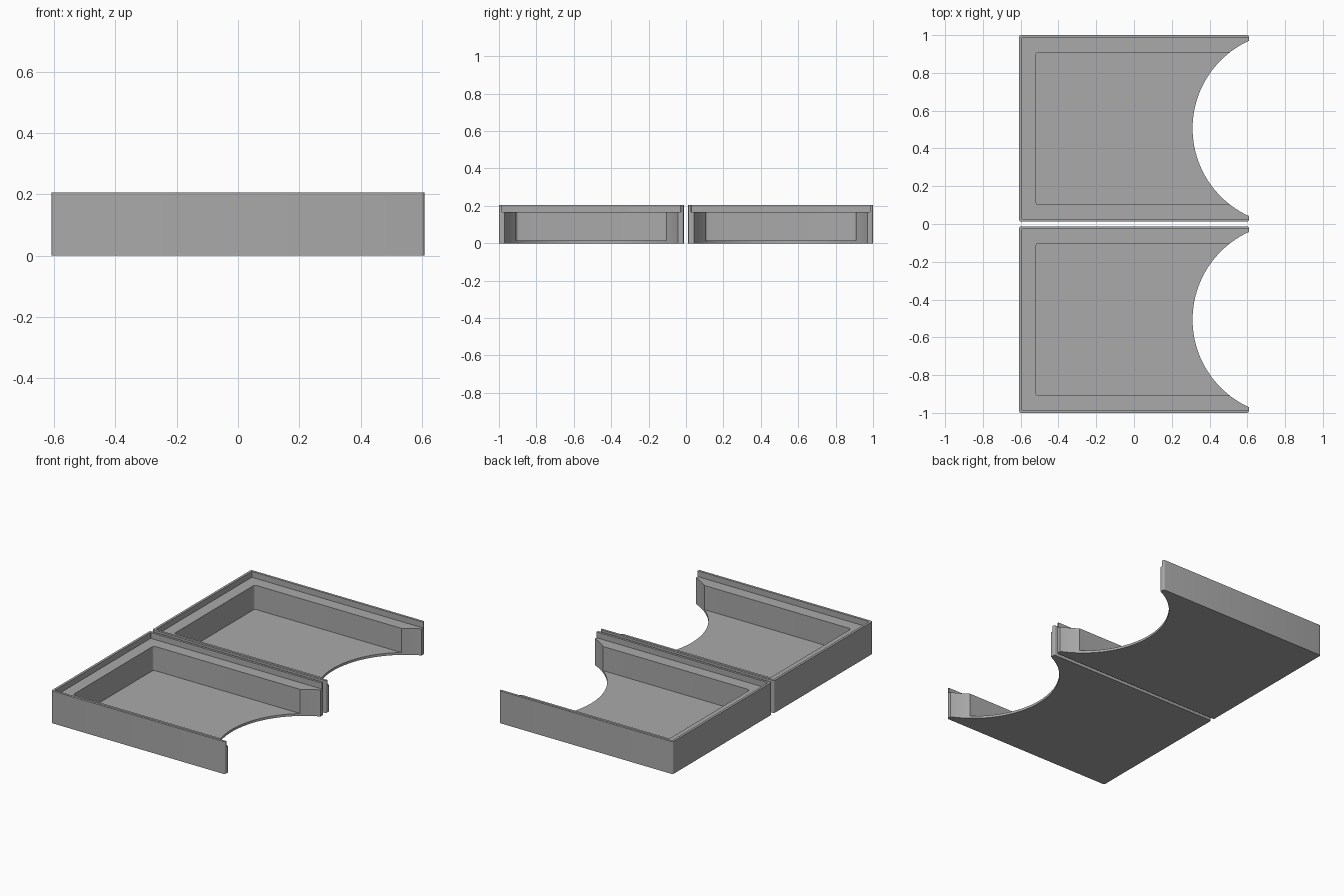
import bpy, bmesh, math

if "Cube" in bpy.data.objects:
    bpy.data.objects.remove(bpy.data.objects["Cube"])

grey = bpy.data.materials.new("plain grey")
grey.diffuse_color = (0.40, 0.40, 0.40, 1)
grey.use_nodes = True
grey.node_tree.nodes["Principled BSDF"].inputs["Base Color"].default_value = grey.diffuse_color

HEIGHT = 0.205
MID_Y = 0.506      # centre of each tray
HALF_Y = 0.494     # half width of each tray


def rounded_rect(x0, x1, y0, y1, r, seg=5):
    """Outline of a rectangle with rounded corners."""
    pts = []
    corners = ((x1 - r, y1 - r), (x0 + r, y1 - r), (x0 + r, y0 + r), (x1 - r, y0 + r))
    for i, (cx, cy) in enumerate(corners):
        for k in range(seg + 1):
            a = math.pi / 2 * (i + k / seg)
            pts.append((cx + r * math.cos(a), cy + r * math.sin(a)))
    return pts


def prism(name, pts, z0, z1):
    """Upright solid from a flat outline."""
    bm = bmesh.new()
    low = bm.faces.new([bm.verts.new((x, y, z0)) for x, y in pts])
    top = bmesh.ops.extrude_face_region(bm, geom=[low])["geom"]
    bmesh.ops.translate(bm, vec=(0, 0, z1 - z0),
                        verts=[v for v in top if isinstance(v, bmesh.types.BMVert)])
    bmesh.ops.recalc_face_normals(bm, faces=bm.faces)
    mesh = bpy.data.meshes.new(name)
    bm.to_mesh(mesh)
    bm.free()
    mesh.materials.append(grey)
    ob = bpy.data.objects.new(name, mesh)
    bpy.context.collection.objects.link(ob)
    return ob


def cut(ob, cutter):
    """Subtract the cutter for good and remove it."""
    mod = ob.modifiers.new("cut", "BOOLEAN")
    mod.operation, mod.solver, mod.object = "DIFFERENCE", "EXACT", cutter
    bpy.ops.object.select_all(action="DESELECT")
    bpy.context.view_layer.objects.active = ob
    ob.select_set(True)
    bpy.ops.object.modifier_apply(modifier=mod.name)
    bpy.data.objects.remove(cutter)


def make_tray(name, cy):
    # solid block with softened upright corners
    tray = prism(name, rounded_rect(-0.608, 0.608, cy - HALF_Y, cy + HALF_Y, 0.01), 0, HEIGHT)
    # shallow recess for a lid, leaving a thin lip; open at the right end
    w = HALF_Y - 0.015
    cut(tray, prism("lid_recess", rounded_rect(-0.593, 0.8, cy - w, cy + w, 0.004), 0.168, 0.3))
    # deep compartment
    w = 0.403
    cut(tray, prism("compartment", rounded_rect(-0.52, 0.9, cy - w, cy + w, 0.015), 0.015, 0.3))
    # round bite through the open end
    circle = [(0.82 + 0.51 * math.cos(2 * math.pi * i / 128),
               cy + 0.51 * math.sin(2 * math.pi * i / 128)) for i in range(128)]
    cut(tray, prism("round_bite", circle, -0.1, 0.3))
    bpy.ops.object.shade_smooth_by_angle(angle=math.radians(25))


make_tray("back_tray", MID_Y)
make_tray("front_tray", -MID_Y)
